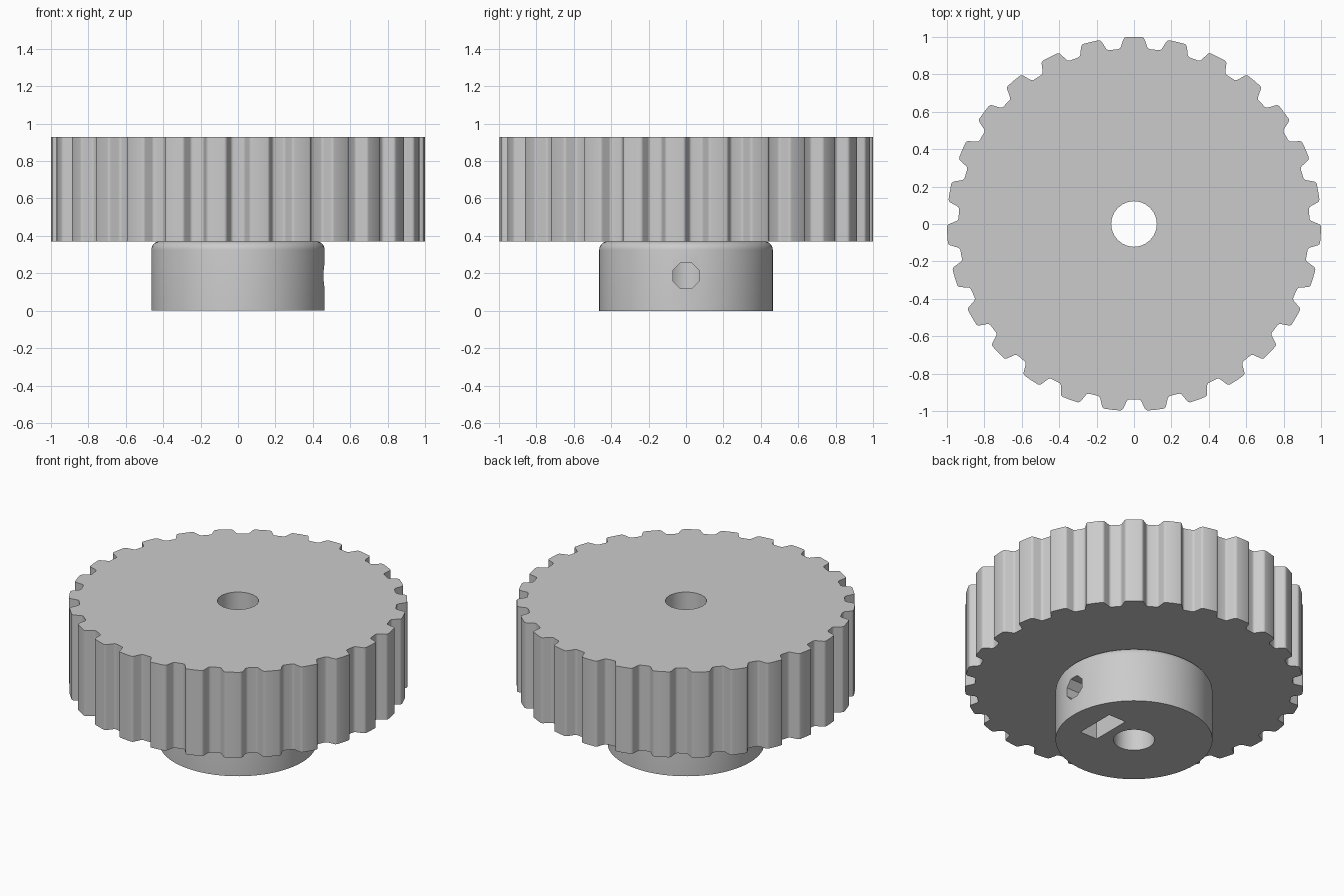
import bpy, bmesh
from math import sin, cos, pi, sqrt

if "Cube" in bpy.data.objects:
    bpy.data.objects.remove(bpy.data.objects["Cube"])

TEETH = 27
HUB_R, HUB_H, TOP = 0.4635, 0.371, 0.928
FILLET = 0.046
BORE_R = 0.122

grey = bpy.data.materials.new("plain grey")
grey.use_nodes = True
grey.diffuse_color = (0.6, 0.6, 0.6, 1)
grey.node_tree.nodes["Principled BSDF"].inputs["Base Color"].default_value = (0.6, 0.6, 0.6, 1)


def make_object(name, bm):
    bmesh.ops.recalc_face_normals(bm, faces=bm.faces)
    mesh = bpy.data.meshes.new(name)
    bm.to_mesh(mesh)
    bm.free()
    mesh.materials.append(grey)
    obj = bpy.data.objects.new(name, mesh)
    bpy.context.collection.objects.link(obj)
    return obj


def prism(name, outline, direction):
    """Extrude a closed outline of 3D points along a direction."""
    bm = bmesh.new()
    face = bm.faces.new([bm.verts.new(p) for p in outline])
    new = bmesh.ops.extrude_face_region(bm, geom=[face], use_keep_orig=True)["geom"]
    bmesh.ops.translate(bm, vec=direction,
                        verts=[g for g in new if isinstance(g, bmesh.types.BMVert)])
    return make_object(name, bm)


def ring(sides, radius, turn=0.0):
    return [(radius * cos(2 * pi * i / sides + turn),
             radius * sin(2 * pi * i / sides + turn)) for i in range(sides)]


def cut(obj, cutter):
    mod = obj.modifiers.new("cut", "BOOLEAN")
    mod.operation = "DIFFERENCE"
    mod.solver = "EXACT"
    mod.object = cutter
    bpy.ops.object.select_all(action="DESELECT")
    bpy.context.view_layer.objects.active = obj
    obj.select_set(True)
    bpy.ops.object.modifier_apply(modifier=mod.name)
    bpy.data.objects.remove(cutter)


def shade(obj):
    bpy.ops.object.select_all(action="DESELECT")
    bpy.context.view_layer.objects.active = obj
    obj.select_set(True)
    bpy.ops.object.shade_smooth_by_angle(angle=pi / 6)


def bore_cutter():
    return prism("bore_cutter", [(x, y, -0.1) for x, y in ring(24, BORE_R)], (0, 0, 1.3))


# Toothed wheel: rounded trapezoid grooves (half width, depth) around the rim
half_groove = [(0.0754, 0), (0.0701, 0.0007), (0.0653, 0.0028), (0.0613, 0.006),
               (0.0583, 0.0102), (0.0392, 0.0487), (0.0363, 0.0529),
               (0.0322, 0.0561), (0.0274, 0.0582), (0.0221, 0.0589)]
groove = [(-w, d) for w, d in half_groove] + [(w, d) for w, d in reversed(half_groove)]
rim = sqrt(1 - half_groove[0][0] ** 2)
outline = []
for i in range(TEETH):
    a = -pi / 2 + 2 * pi * i / TEETH
    for w, d in groove:
        r = rim - d
        outline.append((r * cos(a) - w * sin(a), r * sin(a) + w * cos(a), HUB_H))
    tip = a + pi / TEETH
    outline.append((cos(tip), sin(tip), HUB_H))
wheel = prism("toothed_wheel", outline, (0, 0, TOP - HUB_H))
cut(wheel, bore_cutter())
shade(wheel)

# Hub: lathed profile with a rounded shoulder under the wheel
profile = [(HUB_R, 0)]
for k in range(7):
    t = k * pi / 12
    profile.append((HUB_R - FILLET + FILLET * cos(t), HUB_H - FILLET + FILLET * sin(t)))
bm = bmesh.new()
loops = [[bm.verts.new((x, y, z)) for x, y in ring(80, r)] for r, z in profile]
for low, high in zip(loops, loops[1:]):
    for i in range(len(low)):
        j = (i + 1) % len(low)
        bm.faces.new((low[i], low[j], high[j], high[i]))
bm.faces.new(loops[0][::-1])
bm.faces.new(loops[-1])
hub = make_object("hub", bm)
cut(hub, bore_cutter())

# Nut slot open at the bottom, with a pointed hexagonal top
near, depth, half, mid = 0.177, 0.125, 0.132, 0.197
slot = [(-half, -0.1), (half, -0.1), (half, mid + half / sqrt(3)),
        (0, mid + 2 * half / sqrt(3)), (-half, mid + half / sqrt(3))]
cut(hub, prism("slot_cutter", [(near, y, z) for y, z in slot], (depth, 0, 0)))

# Eight-sided set screw hole from the side into the bore
hole = [(0, y, z + 0.187) for y, z in ring(8, 0.075, pi / 8)]
cut(hub, prism("screw_hole_cutter", hole, (0.7, 0, 0)))
shade(hub)
